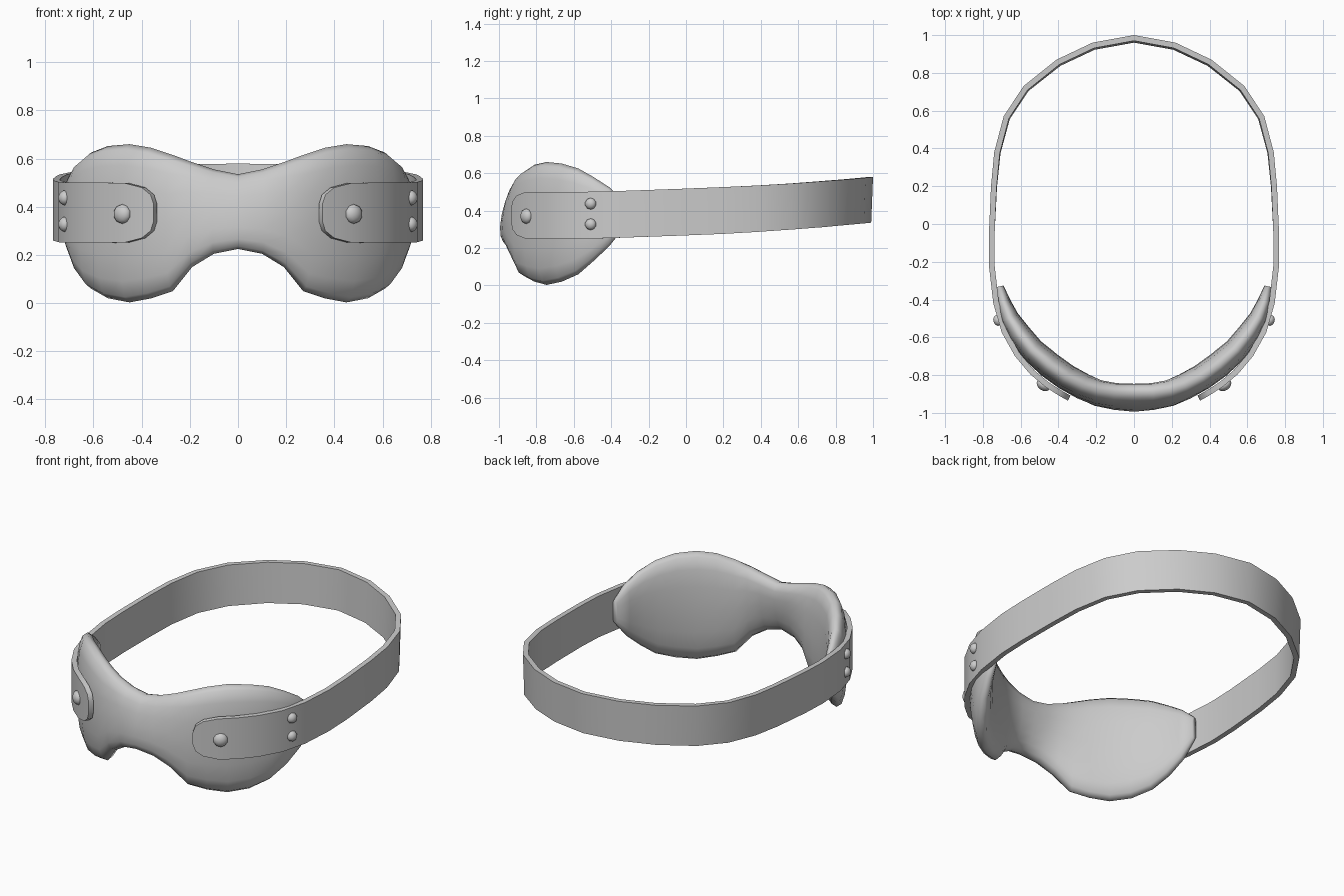
import bpy, bmesh, math
from mathutils import Vector

cube = bpy.data.objects.get("Cube")
if cube:
    bpy.data.objects.remove(cube, do_unlink=True)

grey = bpy.data.materials.new("plain grey")
grey.use_nodes = True
grey.diffuse_color = (0.6, 0.6, 0.6, 1)
grey.node_tree.nodes["Principled BSDF"].inputs["Base Color"].default_value = (0.6, 0.6, 0.6, 1)


def finish(name, bm, angle):
    bmesh.ops.recalc_face_normals(bm, faces=bm.faces)
    mesh = bpy.data.meshes.new(name)
    bm.to_mesh(mesh)
    bm.free()
    mesh.materials.append(grey)
    obj = bpy.data.objects.new(name, mesh)
    bpy.context.collection.objects.link(obj)
    bpy.ops.object.select_all(action='DESELECT')
    obj.select_set(True)
    bpy.context.view_layer.objects.active = obj
    bpy.ops.object.shade_smooth_by_angle(angle=math.radians(angle))
    return obj


def loft(name, rings, angle):
    """Skin a row of closed cross-sections and cap both ends."""
    bm = bmesh.new()
    loops = [[bm.verts.new(p) for p in ring] for ring in rings]
    n = len(loops[0])
    for a, b in zip(loops, loops[1:]):
        for i in range(n):
            j = (i + 1) % n
            bm.faces.new((a[i], a[j], b[j], b[i]))
    bm.faces.new(loops[0])
    bm.faces.new(loops[-1])
    return finish(name, bm, angle)


def outward(path, i):
    """Horizontal normal of a path that runs from -x round to +x at the front."""
    a, b = path[max(i - 1, 0)], path[min(i + 1, len(path) - 1)]
    return Vector((b[1] - a[1], a[0] - b[0], 0)).normalized()


# Padded mask: x, y, top, bottom, thickness of each section, middle to tip
half = [
    (0, -.92, .535, .225, .13), (.1, -.913, .555, .205, .13),
    (.19, -.895, .585, .15, .135), (.27, -.86, .615, .05, .14),
    (.36, -.81, .645, .02, .14), (.45, -.745, .66, .003, .14),
    (.54, -.665, .652, .02, .13), (.61, -.575, .625, .06, .12),
    (.66, -.495, .58, .13, .10), (.692, -.41, .525, .21, .075),
    (.71, -.33, .45, .31, .04)]
cols = [(-c[0],) + c[1:] for c in half[:0:-1]] + half
rings = []
for i, (x, y, top, bottom, thick) in enumerate(cols):
    n = outward(cols, i)
    mid, h = (top + bottom) / 2, (top - bottom) / 2
    lean = .2 * max(0, 1 - abs(x) / .3)
    ring = []
    for k in range(16):
        a = math.tau * k / 16
        c, s = math.cos(a), math.sin(a)
        d = math.copysign(abs(c) ** .8, c) * thick / 2
        dz = math.copysign(abs(s) ** .9, s) * h
        ring.append(Vector((x, y - lean * dz * -1, mid + dz)) + n * d)
    rings.append(ring)
loft("padded_mask", rings, 80)

# Head strap: x, y of the outer face and half height, from left front to back
side = [
    (.35, -.935, .035), (.363, -.928, .075), (.40, -.907, .105), (.47, -.862, .123),
    (.55, -.795, .125), (.63, -.70, .125), (.70, -.575, .125), (.745, -.42, .125),
    (.768, -.22, .125), (.768, -.05, .125), (.757, .2, .125), (.74, .38, .124),
    (.69, .57, .123), (.585, .73, .123), (.41, .87, .122), (.22, .96, .122), (0, 1, .122)]
path = side + [(-x, y, h) for x, y, h in side[-2::-1]]
rings = []
for i, (x, y, h) in enumerate(path):
    n = outward(path, i)
    back = max(0, y)
    mid = .375 + .035 * max(0, y + .5) + .03 * back ** 2
    ring = []
    for depth, sign in ((0, 1), (0, -1), (.03, -1), (.03, 1)):
        shift = -depth + .04 * back * h * (sign - 1)
        ring.append(Vector((x, y, mid + sign * h)) + n * shift)
    rings.append(ring)
loft("head_strap", rings, 40)


# Domed rivets on the strap
def rivet(name, pos, normal, radius, height):
    bm = bmesh.new()
    bmesh.ops.create_uvsphere(bm, u_segments=10, v_segments=8, radius=1)
    bmesh.ops.scale(bm, vec=(radius, radius, height), verts=bm.verts)
    rot = Vector(normal).to_track_quat('Z', 'Y').to_matrix()
    bmesh.ops.rotate(bm, matrix=rot, verts=bm.verts)
    bmesh.ops.translate(bm, vec=pos, verts=bm.verts)
    finish(name, bm, 60)


for label, s in (("left", 1), ("right", -1)):
    rivet(label + "_front_button", (s * .48, -.853, .37), (s * .6, -.8, 0), .041, .028)
    for level, z in (("upper", .437), ("lower", .327)):
        rivet(f"{label}_{level}_rivet", (s * .72, -.51, z), (s * .95, -.3, 0), .031, .025)
